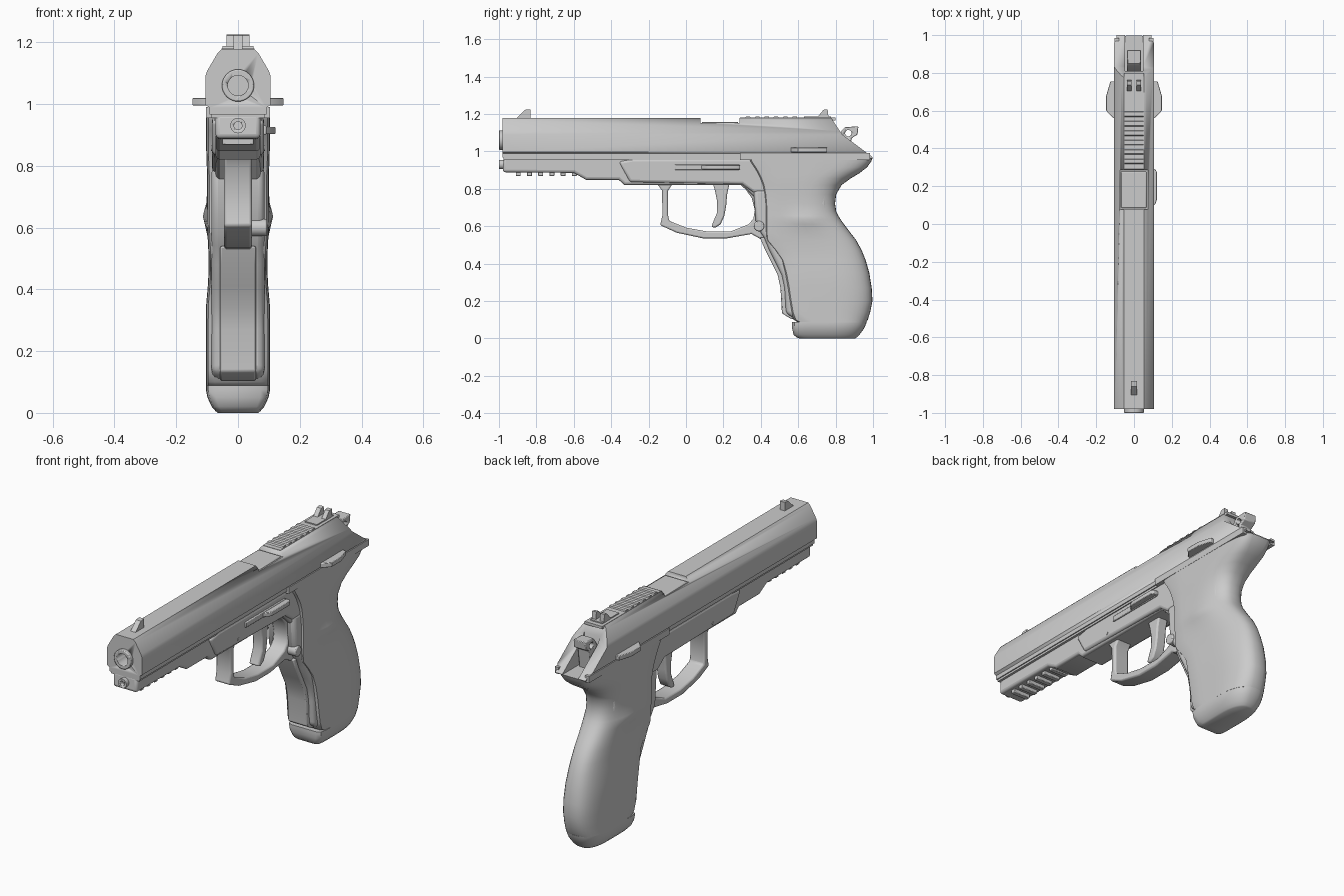
import bpy, bmesh, math
from mathutils import Vector


def finish(name, bm, bevel=0.0, segs=2, angle=35):
    bmesh.ops.recalc_face_normals(bm, faces=bm.faces)
    me = bpy.data.meshes.new(name)
    bm.to_mesh(me)
    bm.free()
    ob = bpy.data.objects.new(name, me)
    bpy.context.collection.objects.link(ob)
    bpy.ops.object.select_all(action='DESELECT')
    ob.select_set(True)
    bpy.context.view_layer.objects.active = ob
    bpy.ops.object.shade_smooth_by_angle(angle=math.radians(angle))
    if bevel:
        m = ob.modifiers.new("bevel", 'BEVEL')
        m.width, m.segments = bevel, segs
        m.limit_method, m.angle_limit = 'ANGLE', math.radians(50)
    return ob


def loft(name, rings, **kw):
    bm = bmesh.new()
    rows = [[bm.verts.new(p) for p in r] for r in rings]
    n = len(rows[0])
    for a, b in zip(rows, rows[1:]):
        for i in range(n):
            bm.faces.new((a[i], a[(i + 1) % n], b[(i + 1) % n], b[i]))
    bm.faces.new(rows[0])
    bm.faces.new(rows[-1])
    return finish(name, bm, **kw)


def prism(name, pts, axis, lo, hi, **kw):
    put = {'x': lambda p, h: (h, p[0], p[1]),
           'y': lambda p, h: (p[0], h, p[1]),
           'z': lambda p, h: (p[0], p[1], h)}[axis]
    return loft(name, [[put(p, h) for p in pts] for h in (lo, hi)], **kw)


def box(name, x0, x1, y0, y1, z0, z1, **kw):
    return prism(name, [(x0, y0), (x1, y0), (x1, y1), (x0, y1)], 'z', z0, z1, **kw)


def circle(a, b, r, n=24):
    return [(a + r * math.cos(2 * math.pi * i / n), b + r * math.sin(2 * math.pi * i / n))
            for i in range(n)]


def cut(ob, cutter):
    m = ob.modifiers.new("cut", 'BOOLEAN')
    m.operation, m.object, m.solver = 'DIFFERENCE', cutter, 'EXACT'
    cutter.hide_render = True
    cutter.hide_set(True)


def mirrored(half):
    return half + [(-x, z) for x, z in reversed(half)]


# Slide with sloped rear, hammer slot, ejection port and bore
slide = prism("slide", mirrored([(.053, 1.178), (.066, 1.165), (.1, 1.107), (.106, 1.09),
              (.106, .997), (.092, .988), (.092, .966)]), 'y', -.98, 1.0)
cut(slide, prism("rear_cutter", [(.775, 1.18), (.835, 1.09), (1.01, .96), (1.1, .96),
                                 (1.1, 1.3), (.775, 1.3)], 'x', -.3, .3))
cut(slide, box("slot_cutter", -.048, .048, .81, 1.1, .93, 1.3))
cut(slide, box("port_cutter", -.076, .2, .078, .285, 1.152, 1.3))
cut(slide, prism("bore_cutter", circle(0, 1.06, .05), 'y', -1.2, -.6))
box("slide_rear_skirt_left", -.104, -.08, .29, .985, .955, .99)
box("slide_rear_skirt_right", .08, .104, .29, .985, .955, .99)
box("chamber_block", -.07, .066, .085, .278, 1.1, 1.158, bevel=.005)

# Barrel tube and guide rod
barrel = prism("barrel", circle(0, 1.06, .052, 32), 'y', -1.0, .1, bevel=.004)
cut(barrel, prism("barrel_hole", circle(0, 1.06, .033), 'y', -1.2, -.5))
rod = prism("guide_rod", circle(0, .93, .025), 'y', -1.0, -.5)
cut(rod, prism("rod_hole", circle(0, .93, .013), 'y', -1.2, -.97))

# Top rib with cross serrations
box("top_rib", -.053, .053, .29, .8, 1.165, 1.18)
for i in range(6):
    y = .31 + i * .05
    prism(f"serration_{i}", [(y, 1.17), (y + .012, 1.187), (y + .032, 1.187), (y + .038, 1.17)],
          'x', -.05, .05)

# Sights
prism("front_sight", [(-.915, 1.17), (-.86, 1.222), (-.832, 1.225), (-.832, 1.17)], 'x', -.015, .015)
box("rear_sight_base", -.036, .036, .63, .775, 1.17, 1.186)
for side, s in (("left", -1), ("right", 1)):
    a, b = sorted((s * .012, s * .037))
    prism("rear_sight_post_" + side, [(.7, 1.18), (.735, 1.222), (.757, 1.225), (.762, 1.18)], 'x', a, b)
    # Safety levers
    prism("safety_lever_" + side, [(s * x, y) for x, y in ((.09, .555), (.115, .565), (.147, .6),
          (.147, .68), (.125, .755), (.09, .755))], 'z', .995, 1.02, bevel=.003)

# Hammer with round hole, and block beneath it
hammer = prism("hammer", [(.835, 1.115), (.85, 1.13), (.922, 1.133), (.917, 1.09), (.885, 1.07),
               (.87, .96), (.8, .96), (.8, 1.05)], 'x', -.036, .036, bevel=.004)
cut(hammer, prism("hammer_hole", circle(.868, 1.097, .017), 'x', -.2, .2))

# Frame and dust cover
prism("frame", [(-.975, .97), (-.98, .888), (-.6, .885), (-.535, .848), (-.36, .848), (-.33, .82),
      (.3, .82), (.42, .7), (.6, .7), (.6, .97)], 'x', -.073, .073, bevel=.015, segs=3)
box("frame_rail", -.086, .086, -.975, .4, .955, .978)
prism("frame_side_swell", [(-.36, .945), (-.3, .835), (.3, .825), (.36, .78), (.45, .78), (.45, .96),
      (-.28, .96)], 'x', -.084, .084, bevel=.014, segs=3)
for i in range(6):
    y = -.91 + i * .06
    box(f"rail_tooth_{i}", -.05, .05, y, y + .026, .868, .895, bevel=.003)

# Trigger guard loop
prism("trigger_guard", [(-.16, .835), (-.128, .79), (-.126, .66), (-.138, .605), (-.05, .565), (.09, .535),
      (.22, .535), (.35, .558), (.4, .53), (.5, .53), (.5, .84), (.27, .84), (.32, .795), (.352, .75),
      (.368, .685), (.36, .64), (.335, .61), (.24, .572), (.11, .572), (0, .592), (-.09, .628),
      (-.096, .66), (-.096, .79), (-.065, .835)], 'x', -.045, .045, bevel=.008)

# Trigger
prism("trigger", [(.14, .84), (.155, .79), (.167, .73), (.165, .67), (.135, .597), (.155, .59), (.185, .61),
      (.205, .655), (.215, .71), (.22, .77), (.235, .84)], 'x', -.03, .03, bevel=.008)

# Grip front strap: a narrow raised spine over a wider base
strap = [(.395, .54), (.42, .48), (.455, .41), (.49, .34), (.505, .27), (.513, .134), (.56, .105)]
prism("front_strap", strap + [(.75, .1), (.75, .54)], 'x', -.058, .058, bevel=.006)
prism("strap_base", [(.36, .8), (.375, .6)] + [(y + .022, z) for y, z in strap] +
      [(.75, .1), (.75, .8)], 'x', -.085, .085, bevel=.02, segs=3)


def grip_ring(z, f, b, w, n, corner=.025):
    # Chamfered front corners, flat sides with a thumb swell, rounded back
    ln = b - f
    mid = f + ln * .5
    half = [(w * .72, f), (w * .93, f + corner * .5), (w * .985, f + corner * 1.6)]
    half += [(w, f + ln * k) for k in (.2, .3, .4)]
    for i in range(11):
        t = i / 10 * math.pi / 2
        half.append((w * max(math.cos(t), 0) ** (2 / n), mid + ln * .5 * math.sin(t) ** (2 / n)))
    half[-1] = (0, b)
    half = [(x + (.014 * math.exp(-((y - .64) / .09) ** 2 - ((z - .635) / .035) ** 2)
                  if x > w * .5 else 0), y) for x, y in half]
    return [Vector((x, y, z)) for x, y in half] + \
           [Vector((-x, y, z)) for x, y in reversed(half[:-1])]


# Grip: height, front, back, half width, roundness of the back
grip = [(.965, .335, .998, .103, 5), (.945, .34, .99, .103, 4.5), (.915, .36, .968, .103, 4),
        (.885, .378, .93, .103, 3.2), (.855, .392, .88, .103, 2.8), (.82, .405, .832, .102, 2.6),
        (.77, .414, .803, .1, 2.5), (.72, .419, .797, .1, 2.5), (.68, .42, .803, .1, 2.5),
        (.655, .42, .815, .1, 2.5), (.635, .42, .827, .1, 2.5), (.61, .42, .845, .099, 2.5),
        (.57, .42, .875, .098, 2.5), (.525, .425, .91, .096, 2.5), (.47, .47, .94, .095, 2.5),
        (.42, .505, .96, .097, 2.5), (.35, .525, .98, .103, 2.5), (.27, .54, .993, .104, 2.6),
        (.2, .55, .997, .104, 2.6), (.14, .56, .985, .104, 2.6), (.1, .575, .972, .104, 2.6),
        (.085, .6, .964, .104, 2.6)]
loft("grip", [grip_ring(*r) for r in grip], angle=45)

# Magazine base plate with tapered bottom
base = [(.088, .567, .966, .104, 2.6), (.075, .567, .962, .104, 2.6), (.05, .568, .95, .099, 2.6),
        (.02, .575, .928, .085, 2.6), (.006, .59, .914, .073, 2.6), (0, .605, .905, .066, 2.6)]
loft("magazine_base", [grip_ring(*r) for r in base], angle=45)

# Slide stop lever with thumb shelf, and push buttons
box("slide_stop_plate", .06, .092, -.06, .285, .9, .93, bevel=.004)
prism("slide_stop_shelf", [(.08, .07), (.115, .11), (.121, .13), (.121, .275), (.112, .29), (.08, .29)],
      'z', .903, .926, bevel=.003)
prism("magazine_button", circle(.39, .6, .028), 'x', 0, .094, bevel=.005)
prism("frame_pin", circle(-.115, .857, .009, 12), 'x', -.087, .087)
